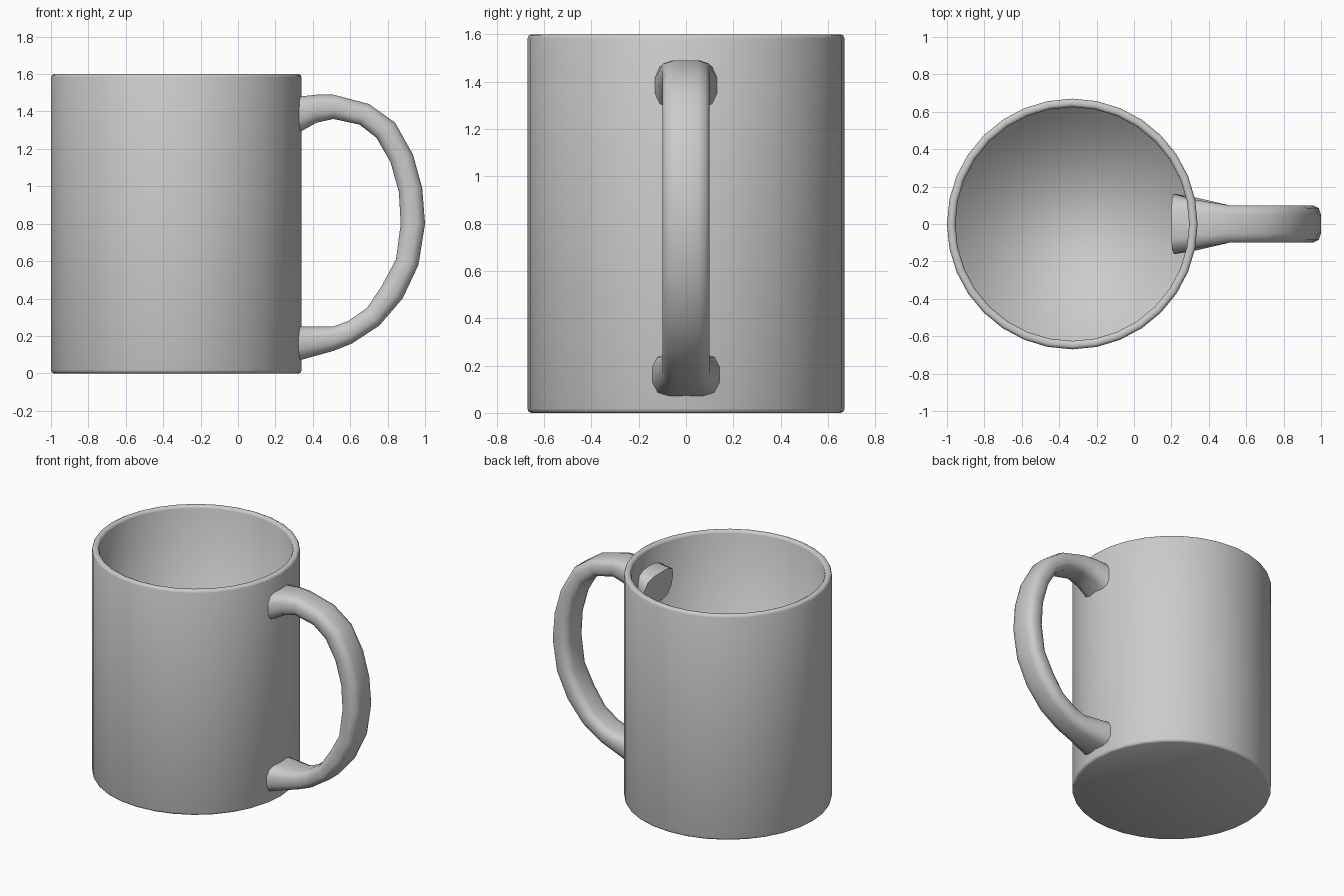
import bpy, bmesh, math

if "Cube" in bpy.data.objects:
    bpy.data.objects.remove(bpy.data.objects["Cube"])

CX = -0.33   # mug axis
SIDES = 32


def build(name, rings, angle):
    """Loft a list of closed rings and cap both ends."""
    bm = bmesh.new()
    loops = [[bm.verts.new(p) for p in ring] for ring in rings]
    n = len(loops[0])
    for a, b in zip(loops, loops[1:]):
        for i in range(n):
            j = (i + 1) % n
            bm.faces.new((a[i], a[j], b[j], b[i]))
    bm.faces.new(loops[0][::-1])
    bm.faces.new(loops[-1])
    bmesh.ops.recalc_face_normals(bm, faces=bm.faces)
    mesh = bpy.data.meshes.new(name)
    bm.to_mesh(mesh)
    bm.free()
    obj = bpy.data.objects.new(name, mesh)
    bpy.context.collection.objects.link(obj)
    bpy.ops.object.select_all(action='DESELECT')
    bpy.context.view_layer.objects.active = obj
    obj.select_set(True)
    bpy.ops.object.shade_smooth_by_angle(angle=math.radians(angle))
    return obj


def circle(r, z):
    return [(CX + r * math.cos(2 * math.pi * i / SIDES),
             r * math.sin(2 * math.pi * i / SIDES), z) for i in range(SIDES)]


# Cup: outer wall, rounded lip, inner wall and floor
cup_profile = [(0.655, 0), (0.666, 0.006), (0.67, 0.018), (0.67, 1.583),
               (0.665, 1.595), (0.655, 1.6), (0.64, 1.6), (0.63, 1.595),
               (0.625, 1.583), (0.625, 0.05)]
build("cup", [circle(r, z) for r, z in cup_profile], 100)

# Handle: outer point (x, z), inner point (x, z), half width
handle_path = [
    (0.20, 1.45, 0.24, 1.22, 0.16),
    (0.33, 1.48, 0.33, 1.29, 0.13),
    (0.42, 1.49, 0.42, 1.34, 0.115),
    (0.51, 1.49, 0.51, 1.36, 0.10),
    (0.70, 1.44, 0.65, 1.33, 0.10),
    (0.84, 1.34, 0.74, 1.26, 0.10),
    (0.935, 1.17, 0.815, 1.13, 0.10),
    (0.985, 0.99, 0.86, 0.97, 0.10),
    (1.00, 0.80, 0.87, 0.80, 0.10),
    (0.965, 0.58, 0.845, 0.61, 0.10),
    (0.88, 0.40, 0.77, 0.47, 0.10),
    (0.755, 0.255, 0.69, 0.35, 0.10),
    (0.61, 0.16, 0.59, 0.28, 0.10),
    (0.51, 0.12, 0.51, 0.25, 0.10),
    (0.33, 0.07, 0.34, 0.25, 0.14),
    (0.21, 0.05, 0.23, 0.27, 0.16),
]
# Rounded-box cross-section (outward, sideways)
quarter = [(1, 0.5), (0.82, 0.85), (0.35, 1)]
half = quarter + [(-u, v) for u, v in reversed(quarter)]
section = half + [(u, -v) for u, v in reversed(half)]

rings = []
for ox, oz, ix, iz, w in handle_path:
    mx, mz, dx, dz = (ox + ix) / 2, (oz + iz) / 2, (ox - ix) / 2, (oz - iz) / 2
    rings.append([(mx + u * dx, v * w, mz + u * dz) for u, v in section])
build("handle", rings, 60)
